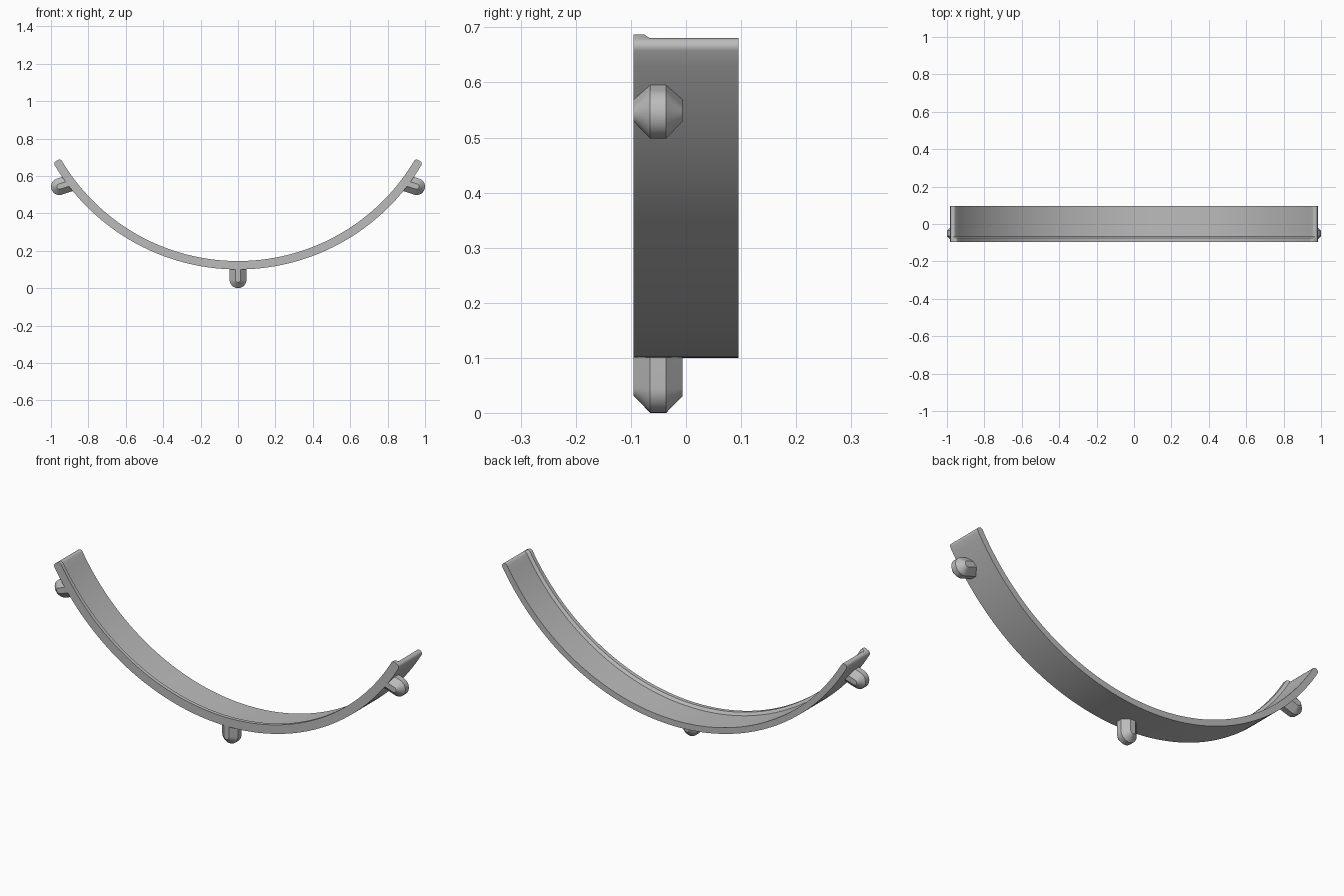
import bpy, bmesh
from math import sin, cos, pi, radians, sqrt
from mathutils import Vector

cube = bpy.data.objects.get("Cube")
if cube:
    bpy.data.objects.remove(cube, do_unlink=True)

grey = bpy.data.materials.new("plain grey")
grey.use_nodes = True
COLOUR = (0.5, 0.5, 0.5, 1)
grey.diffuse_color = COLOUR
grey.node_tree.nodes["Principled BSDF"].inputs["Base Color"].default_value = COLOUR

CENTRE_Z = 1.241     # centre of the arc
R_OUT, R_IN, R_LIP = 1.141, 1.11, 1.096
HALF_ANGLE = radians(60)
FILLET = 0.015


def loft(name, sections):
    """Skin a row of equal closed sections and cap both ends."""
    bm = bmesh.new()
    rings = [[bm.verts.new(p) for p in s] for s in sections]
    n = len(rings[0])
    for a, b in zip(rings, rings[1:]):
        for i in range(n):
            j = (i + 1) % n
            bm.faces.new((a[i], a[j], b[j], b[i]))
    bm.faces.new(rings[0])
    bm.faces.new(rings[-1])
    bmesh.ops.recalc_face_normals(bm, faces=bm.faces)
    mesh = bpy.data.meshes.new(name)
    bm.to_mesh(mesh)
    bm.free()
    mesh.materials.append(grey)
    obj = bpy.data.objects.new(name, mesh)
    bpy.context.collection.objects.link(obj)
    bpy.ops.object.select_all(action="DESELECT")
    obj.select_set(True)
    bpy.context.view_layer.objects.active = obj
    bpy.ops.object.shade_smooth_by_angle(angle=radians(28))
    return obj


# Curved band: a profile with a raised front lip, swept round the arc
def band_section(angle, inset):
    profile = [(-0.095, R_OUT - inset), (0.095, R_OUT - inset),
               (0.095, R_IN + inset), (-0.066, R_IN + inset),
               (-0.076, R_LIP + inset), (-0.095, R_LIP + inset)]
    return [(r * sin(angle), y, CENTRE_Z - r * cos(angle)) for y, r in profile]


# Rounded end stations, mirrored, with even steps between them
end = []
for k in range(5):
    a = k / 4 * pi / 2
    end.append((HALF_ANGLE - FILLET * (1 - sin(a)) / R_OUT, FILLET * (1 - cos(a))))
limit = end[0][0]
STEPS = 72
middle = [(limit * (2 * i / STEPS - 1), 0) for i in range(1, STEPS)]
stations = [(-a, d) for a, d in reversed(end)] + middle + end
loft("curved_band", [band_section(a, d) for a, d in stations])


# Locating pegs: round-nosed sections, narrow at front and back
def peg(name, x, z, angle):
    out = Vector((sin(angle), 0, -cos(angle)))
    side = Vector((cos(angle), 0, sin(angle)))
    nose = Vector((x, 0, z))
    hub = Vector((0, 0, CENTRE_Z))

    def root(offset):
        # Walk inwards until the point lies inside the band
        start = nose + side * offset - hub
        b = start.dot(out)
        t = b - sqrt(b * b - start.length_squared + 1.125 ** 2)
        return hub + start - out * t

    sections = []
    for y, r in ((-0.095, 0.014), (-0.065, 0.045), (-0.036, 0.045), (-0.006, 0.014)):
        pts = [root(-r)]
        for i in range(17):
            a = pi * i / 16
            pts.append(nose - side * r * cos(a) + out * r * sin(a))
        pts.append(root(r))
        sections.append([p + Vector((0, y, 0)) for p in pts])
    loft(name, sections)


peg("bottom_peg", 0, 0.045, 0)
for name, s in (("left_peg", 1), ("right_peg", -1)):
    peg(name, s * 0.955, 0.543, s * radians(72))
